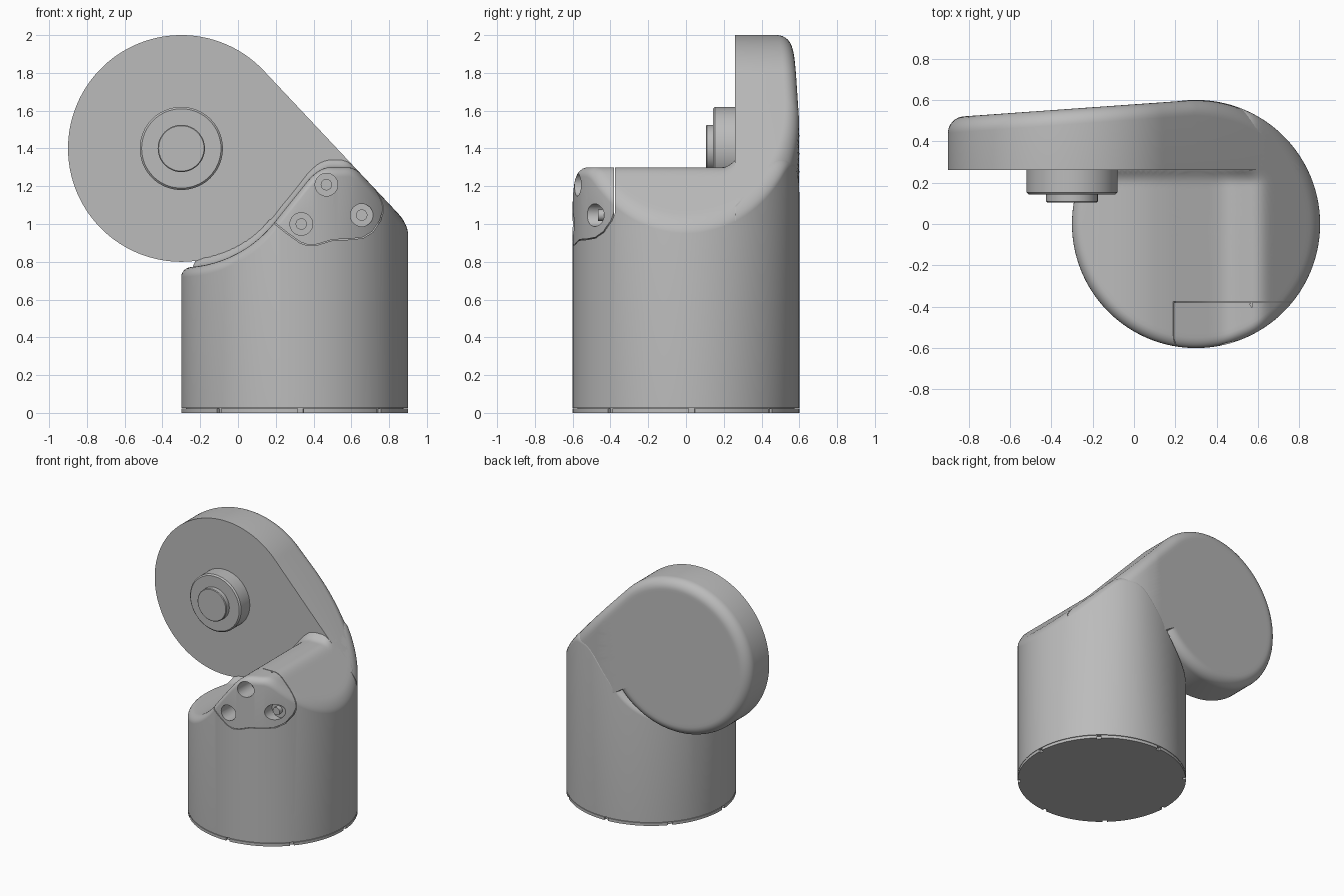
import bpy, bmesh
from math import sin, cos, pi, sqrt, radians, atan2, hypot

cube = bpy.data.objects.get("Cube")
if cube:
    bpy.data.objects.remove(cube, do_unlink=True)

grey = bpy.data.materials.new("plain_grey")
grey.use_nodes = True
grey.diffuse_color = (0.5, 0.5, 0.5, 1)
grey.node_tree.nodes["Principled BSDF"].inputs["Base Color"].default_value = (0.5, 0.5, 0.5, 1)


def loft(name, rings):
    """Closed skin through equal-length rings, capped at both ends."""
    bm = bmesh.new()
    loops = [[bm.verts.new(p) for p in ring] for ring in rings]
    n = len(loops[0])
    for a, b in zip(loops, loops[1:]):
        for i in range(n):
            j = (i + 1) % n
            bm.faces.new((a[i], a[j], b[j], b[i]))
    bm.faces.new(loops[0])
    bm.faces.new(loops[-1])
    bmesh.ops.recalc_face_normals(bm, faces=bm.faces[:])
    mesh = bpy.data.meshes.new(name)
    bm.to_mesh(mesh)
    bm.free()
    mesh.materials.append(grey)
    obj = bpy.data.objects.new(name, mesh)
    bpy.context.collection.objects.link(obj)
    return obj


def activate(obj):
    bpy.ops.object.select_all(action='DESELECT')
    obj.select_set(True)
    bpy.context.view_layer.objects.active = obj


def boolean(obj, other, operation):
    mod = obj.modifiers.new("cut", 'BOOLEAN')
    mod.operation, mod.object, mod.solver = operation, other, 'EXACT'
    activate(obj)
    bpy.ops.object.modifier_apply(modifier=mod.name)


def smooth(obj):
    activate(obj)
    bpy.ops.object.shade_smooth_by_angle(angle=radians(35))


def turned(name, x, z, profile, n=48):
    """Round part along y from (radius, y) pairs."""
    return loft(name, [[(x + r * cos(2 * pi * i / n), y, z + r * sin(2 * pi * i / n))
                        for i in range(n)] for r, y in profile])


def soft_min(a, b, k=0.05):
    h = max(k - abs(a - b), 0) / k
    return min(a, b) - h * h * k / 4


# Shared dimensions
R = 0.6
BODY_X = 0.3
HEAD_X, HEAD_Z = -0.3, 1.4
TILT = radians(43.25)      # normal of the sloping shoulder


def shoulder(x):
    return HEAD_Z + (R - (x - HEAD_X) * cos(TILT)) / sin(TILT)


def body_top(x, y):
    if x < 0.2:
        rise = HEAD_Z - sqrt(0.63 ** 2 - (x - HEAD_X) ** 2)
    else:
        rise = 1.017 + 1.25 * (x - 0.2)
    t = min(max((y - 0.19) / 0.08, 0), 1)
    return soft_min(soft_min(rise, 1.3, 0.08) + 0.05 * t * t, shoulder(x), 0.04)


# Upright body with a saddle-shaped top and rounded rim
N, RIM = 160, 0.05
steps = [(R - RIM * (1 - cos(k * pi / 12)), RIM * (1 - sin(k * pi / 12))) for k in range(7)]
steps += [((R - RIM) * (1 - k / 26) + 0.001, 0) for k in range(1, 27)]
angles = [2 * pi * i / N for i in range(N)]
rings = [[(BODY_X + R * cos(a), R * sin(a), 0.026) for a in angles]]
for r, drop in steps:
    ring = []
    for a in angles:
        x, y = BODY_X + r * cos(a), r * sin(a)
        ring.append((x, y, body_top(x, y) - drop))
    rings.append(ring)
body = loft("upright_body", rings)

# Flush cover plate let into the front of the body
outline = [(0.185, 1.5), (0.185, 1.015), (0.26, 0.955), (0.33, 0.905), (0.37, 0.89),
           (0.42, 0.893), (0.5, 0.918), (0.6, 0.922), (0.66, 0.93), (0.71, 0.96),
           (0.75, 1.02), (0.768, 1.08), (0.768, 1.5)]


def plate_block(name, grow, back):
    cx, cz = 0.48, 1.15
    pts = [(cx + (x - cx) * grow, cz + (z - cz) * grow) for x, z in outline]
    return loft(name, [[(x, y, z) for x, z in pts] for y in (-0.7, back)])


plate = body.copy()
plate.data = body.data.copy()
plate.name = "cover_plate"
bpy.context.collection.objects.link(plate)
helpers = [plate_block("pocket_cutter", 1.02, -0.375), plate_block("plate_cutter", 1.0, -0.38)]
boolean(body, helpers[0], 'DIFFERENCE')
boolean(plate, helpers[1], 'INTERSECT')

# Screw holes and screws
for i, (x, z) in enumerate([(0.335, 1.0), (0.468, 1.208), (0.655, 1.047)]):
    hole = turned("hole_cutter", x, z, [(0.06, -0.8), (0.06, -0.43)], 32)
    boolean(plate, hole, 'DIFFERENCE')
    helpers.append(hole)
    smooth(turned(f"screw_{i + 1}", x, z, [(0.03, -0.465), (0.03, -0.42)], 24))
smooth(body)
smooth(plate)

# Round head with a tilted back, running into the shoulder
EDGE = 0.075


def head_reach(a):
    if radians(-37) < a < TILT:
        reach = min(R / cos(a - TILT), 1.14 / cos(a))
        return min(reach, 0.5 / sin(-a)) if a < 0 else reach
    return R


def head_back(x, z):
    y = 0.515 + 0.0708 * (x + 0.9)
    if x > BODY_X:
        y = min(y, sqrt(0.598 ** 2 - (x - BODY_X) ** 2))
    dx, dz = x - HEAD_X, z - HEAD_Z
    if radians(-37) < atan2(dz, dx) < TILT:
        d = R - dx * cos(TILT) - dz * sin(TILT)
    else:
        d = R - hypot(dx, dz)
    gap = max(EDGE - max(d, 0), 0)
    return max(y - EDGE + sqrt(EDGE ** 2 - gap ** 2), 0.261)


M = 200
angles = [-pi + 2 * pi * (i + 0.5) / M for i in range(M)]
scales = [1 - 0.125 * (1 - cos(k * pi / 16)) for k in range(9)]
scales += [0.875 * (1 - k / 24) + 0.001 for k in range(1, 25)]


def head_ring(s, y=None):
    ring = []
    for a in angles:
        r = head_reach(a) * s
        x, z = HEAD_X + r * cos(a), HEAD_Z + r * sin(a)
        ring.append((x, head_back(x, z) if y is None else y, z))
    return ring


head = loft("round_head", [head_ring(0.001, 0.26), head_ring(1, 0.26)]
            + [head_ring(s) for s in scales])
smooth(head)

# Pivot collar and pin on the head's front face
smooth(turned("pivot_collar", HEAD_X, HEAD_Z,
              [(0.21, 0.143), (0.22, 0.153), (0.22, 0.27)], 64))
smooth(turned("pivot_pin", HEAD_X, HEAD_Z,
              [(0.12, 0.105), (0.125, 0.11), (0.125, 0.16)]))


# Base disc with eight small notches round the rim
def disc(name, r, low, high):
    return loft(name, [[(BODY_X + r * cos(2 * pi * i / N), r * sin(2 * pi * i / N), z)
                        for i in range(N)] for z in (low, high)])


base = disc("base_disc", R, 0, 0.022)
for k in range(8):
    a = radians(3 + 45 * k)
    ux, uy = cos(a), sin(a)
    corners = [(0.58, -0.015), (0.7, -0.015), (0.7, 0.015), (0.58, 0.015)]
    notch = loft("notch_cutter", [[(BODY_X + u * ux - v * uy, u * uy + v * ux, z)
                                   for u, v in corners] for z in (-0.1, 0.1)])
    boolean(base, notch, 'DIFFERENCE')
    helpers.append(notch)
smooth(base)
smooth(disc("base_core", 0.575, 0.004, 0.03))

for h in helpers:
    bpy.data.objects.remove(h, do_unlink=True)
